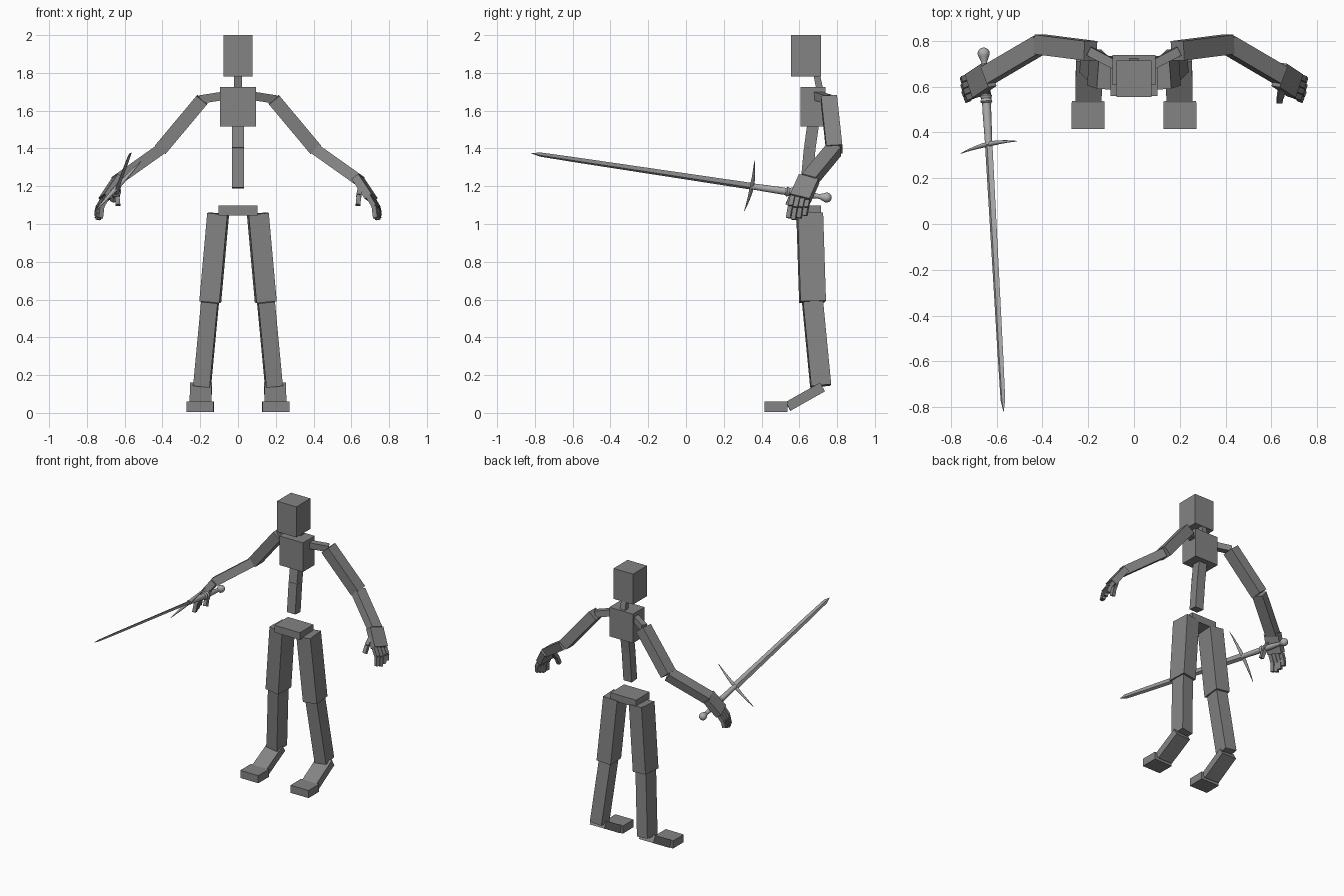
import bpy
import math
from mathutils import Vector, Matrix

if "Cube" in bpy.data.objects:
    bpy.data.objects.remove(bpy.data.objects["Cube"])


def material(name, v):
    m = bpy.data.materials.new(name)
    m.diffuse_color = (v, v, v, 1)
    m.use_nodes = True
    m.node_tree.nodes["Principled BSDF"].inputs["Base Color"].default_value = m.diffuse_color
    return m


GREY = material("body grey", 0.23)
STEEL = material("sword grey", 0.42)


def make(name, verts, faces, mat):
    me = bpy.data.meshes.new(name)
    me.from_pydata(verts, [], faces)
    me.materials.append(mat)
    ob = bpy.data.objects.new(name, me)
    bpy.context.collection.objects.link(ob)
    return ob


def bone(name, p, q, width, depth, back=(0, 1, 0)):
    """Box running from p to q; depth is measured along the 'back' direction."""
    p, q, back = Vector(p), Vector(q), Vector(back)
    axis = (q - p).normalized()
    d = (back - axis * back.dot(axis)).normalized()
    s = d.cross(axis)
    verts = [c + s * (i * width / 2) + d * (j * depth / 2)
             for c in (p, q) for i, j in ((-1, -1), (1, -1), (1, 1), (-1, 1))]
    faces = [(3, 2, 1, 0), (4, 5, 6, 7)] + [
        (k, (k + 1) % 4, (k + 1) % 4 + 4, k + 4) for k in range(4)]
    return make(name, verts, faces, GREY)


def loft(name, rings, sides, frame):
    """Skin of elliptical rings (t, half_x, half_y, shift) along the frame's z axis."""
    verts, faces = [], []
    for t, rx, ry, shift in rings:
        for k in range(sides):
            a = 2 * math.pi * k / sides
            verts.append(frame @ Vector((rx * math.cos(a), shift + ry * math.sin(a), t)))
    for r in range(len(rings) - 1):
        for k in range(sides):
            n = (k + 1) % sides
            faces.append((r * sides + k, r * sides + n, (r + 1) * sides + n, (r + 1) * sides + k))
    faces.append(tuple(reversed(range(sides))))
    last = (len(rings) - 1) * sides
    faces.append(tuple(range(last, last + sides)))
    ob = make(name, verts, faces, STEEL)
    bpy.context.view_layer.objects.active = ob
    ob.select_set(True)
    bpy.ops.object.shade_smooth_by_angle(angle=math.radians(40))
    ob.select_set(False)
    return ob


# Head, neck, torso
bone("head", (0, 0.635, 1.78), (0, 0.635, 2.0), 0.155, 0.16)
bone("neck", (0, 0.713, 1.69), (0, 0.69, 1.80), 0.04, 0.035)
bone("chest", (0, 0.673, 1.515), (0, 0.673, 1.725), 0.188, 0.133)
bone("upper_spine", (0, 0.655, 1.40), (0, 0.672, 1.52), 0.066, 0.062)
bone("lower_spine", (0, 0.635, 1.19), (0, 0.655, 1.40), 0.066, 0.062)
bone("pelvis", (0, 0.637, 1.045), (0, 0.637, 1.097), 0.204, 0.155)

# Limbs, mirrored by sign
for side, s in (("left", 1), ("right", -1)):
    def part(name, p, q, w, d, back=(0, 1, 0)):
        m = lambda v: (v[0] * s, v[1], v[2])
        bone(side + "_" + name, m(p), m(q), w, d, m(back))

    # Leg and foot
    yaw = (-0.07, 1, 0)
    part("thigh", (0.105, 0.655, 1.055), (0.147, 0.67, 0.588), 0.107, 0.135, yaw)
    part("shin", (0.148, 0.67, 0.588), (0.19, 0.713, 0.143), 0.088, 0.106, yaw)
    part("foot", (0.196, 0.722, 0.137), (0.199, 0.54, 0.034), 0.115, 0.053, (0, 0.5, -0.87))
    part("toes", (0.2, 0.537, 0.032), (0.201, 0.415, 0.032), 0.144, 0.055, (0, 0, 1))

    # Arm
    part("collarbone", (0.08, 0.695, 1.678), (0.195, 0.755, 1.66), 0.045, 0.04)
    part("upper_arm", (0.19, 0.757, 1.658), (0.41, 0.785, 1.395), 0.072, 0.085)
    part("forearm", (0.41, 0.785, 1.395), (0.64, 0.65, 1.232), 0.06, 0.08)

    # Hand: palm, four two-jointed fingers, thumb
    across = Vector((0.35, 0.9, -0.3)).normalized()
    knuckle = Vector((0.705, 0.605, 1.135))
    part("palm", (0.635, 0.652, 1.24), knuckle, 0.045, 0.11, across)
    names = ("index", "middle", "ring", "little")
    for k, (n, size) in enumerate(zip(names, (1.2, 1.2, 1.02, 0.8))):
        base = knuckle + across * (k - 1.5) * 0.029
        mid = base + Vector((0.027, -0.01, -0.045)) * size
        tip = mid + Vector((0.006, -0.009, -0.052)) * size
        part(n + "_finger_base", base, mid, 0.026, 0.025, across)
        part(n + "_finger_tip", mid, tip, 0.024, 0.024, across)
    part("thumb_base", (0.65, 0.602, 1.205), (0.64, 0.56, 1.15), 0.028, 0.028)
    part("thumb_tip", (0.64, 0.56, 1.15), (0.635, 0.538, 1.10), 0.025, 0.025)

# Sword frame: z runs pommel to tip, x runs along the crossguard
pommel, tip = Vector((-0.657, 0.745, 1.14)), Vector((-0.57, -0.82, 1.375))
axis = (tip - pommel).normalized()
length = (tip - pommel).length
cross = Vector((0.244, 0.05, 0.265))
cross = (cross - axis * cross.dot(axis)).normalized()
normal = axis.cross(cross)
frame = Matrix((cross, normal, axis)).transposed().to_4x4()
frame.translation = pommel
GUARD = 0.405

loft("blade", [(GUARD - 0.01, 0.024, 0.01, 0), (length - 0.25, 0.018, 0.008, 0),
               (length - 0.05, 0.015, 0.006, 0), (length, 0.001, 0.001, 0)], 4, frame)
loft("grip", [(0.03, 0.012, 0.012, 0), (0.12, 0.018, 0.018, 0), (0.26, 0.019, 0.019, 0),
              (GUARD, 0.016, 0.016, 0)], 16, frame)
loft("grip_collar", [(0.18, 0.019, 0.019, 0), (0.187, 0.027, 0.027, 0), (0.2, 0.021, 0.021, 0),
                     (0.213, 0.027, 0.027, 0), (0.22, 0.019, 0.019, 0)], 16, frame)

# Drop-shaped pommel
ball = [(-0.026 * math.cos(a), 0.026 * math.sin(a) + 0.0005, 0.026 * math.sin(a) + 0.0005, 0)
        for a in (math.pi * k / 10 for k in range(8))]
loft("pommel", ball + [(0.04, 0.012, 0.012, 0)], 16, frame)

# Crossguard: tapered spindle with its ends swept toward the blade
guard_frame = Matrix((normal, axis, cross)).transposed().to_4x4()
guard_frame.translation = pommel + axis * GUARD
rings = []
for k in range(13):
    u = k / 6 - 1
    r = 0.002 + 0.014 * (1 - abs(u) ** 1.3)
    rings.append((u * 0.182, r * 0.8, r * 0.7, 0.014 * u * u - 0.004))
loft("crossguard", rings, 12, guard_frame)
